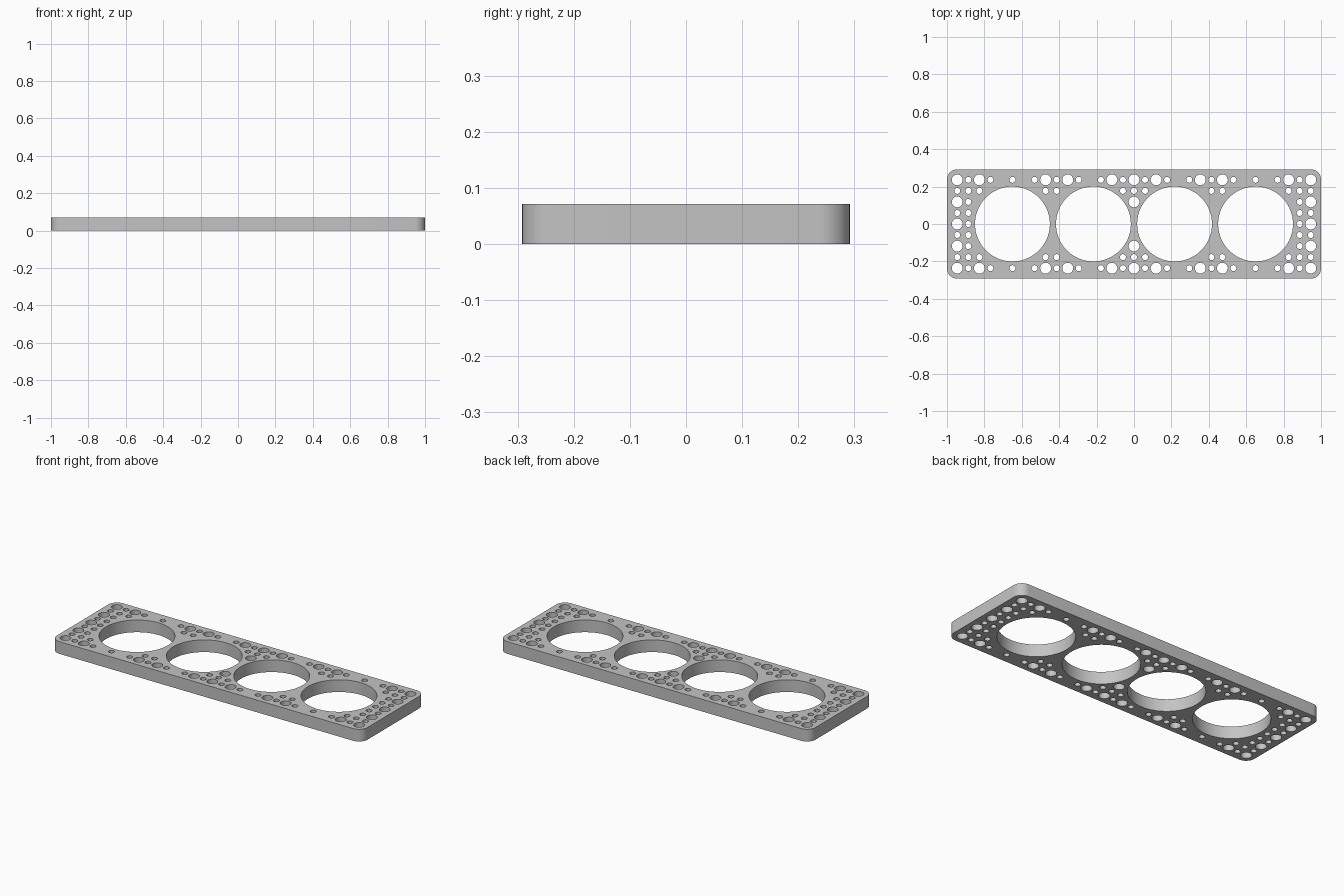
import bpy, bmesh
from math import pi, cos, sin, hypot, radians

if "Cube" in bpy.data.objects:
    bpy.data.objects.remove(bpy.data.objects["Cube"], do_unlink=True)

HALF_X, HALF_Y, HEIGHT, CORNER = 1.0, 0.292, 0.071, 0.055
STEP = (HALF_X - CORNER) / 16          # half of the main hole pitch
BIG_R, SMALL_R, BORE_R = 0.029, 0.016, 0.2
BORES = [-0.65, -0.217, 0.217, 0.65]


def circle(cx, cy, r, n):
    return [(cx + r * cos(2 * pi * i / n), cy + r * sin(2 * pi * i / n)) for i in range(n)]


def rounded_rectangle(n=12):
    points = []
    for q, (sx, sy) in enumerate([(1, 1), (-1, 1), (-1, -1), (1, -1)]):
        for i in range(n + 1):
            a = (q + i / n) * pi / 2
            points.append((sx * (HALF_X - CORNER) + CORNER * cos(a),
                           sy * (HALF_Y - CORNER) + CORNER * sin(a)))
    return points


# Outline and the four large bores
loops = [rounded_rectangle()] + [circle(x, 0, BORE_R, 96) for x in BORES]

# Lattice of alternating large and small holes, kept clear of the bores
for i in range(-16, 17):
    for j in range(-4, 5):
        x, y = i * STEP, j * STEP
        big = i % 2 == 0 and j % 2 == 0
        r = BIG_R if big else SMALL_R
        if min(hypot(x - b, y) for b in BORES) - r > 0.216:
            loops.append(circle(x, y, r, 32 if big else 24))

# Fill the flat profile, then raise it into a plate
bm = bmesh.new()
for points in loops:
    verts = [bm.verts.new((x, y, 0)) for x, y in points]
    for a, b in zip(verts, verts[1:] + verts[:1]):
        bm.edges.new((a, b))
bmesh.ops.triangle_fill(bm, use_beauty=True, use_dissolve=False, edges=bm.edges[:], normal=(0, 0, 1))
raised = bmesh.ops.extrude_face_region(bm, geom=bm.faces[:], use_keep_orig=True)
bmesh.ops.translate(bm, vec=(0, 0, HEIGHT),
                    verts=[v for v in raised["geom"] if isinstance(v, bmesh.types.BMVert)])
bmesh.ops.recalc_face_normals(bm, faces=bm.faces[:])
mesh = bpy.data.meshes.new("perforated_plate")
bm.to_mesh(mesh)
bm.free()
plate = bpy.data.objects.new("perforated_plate", mesh)
bpy.context.collection.objects.link(plate)

# Plain grey material
grey = bpy.data.materials.new("light_grey")
grey.use_nodes = True
colour = (0.55, 0.55, 0.55, 1)
grey.diffuse_color = colour
grey.node_tree.nodes["Principled BSDF"].inputs["Base Color"].default_value = colour
mesh.materials.append(grey)

bpy.ops.object.select_all(action="DESELECT")
plate.select_set(True)
bpy.context.view_layer.objects.active = plate
bpy.ops.object.shade_smooth_by_angle(angle=radians(30))
